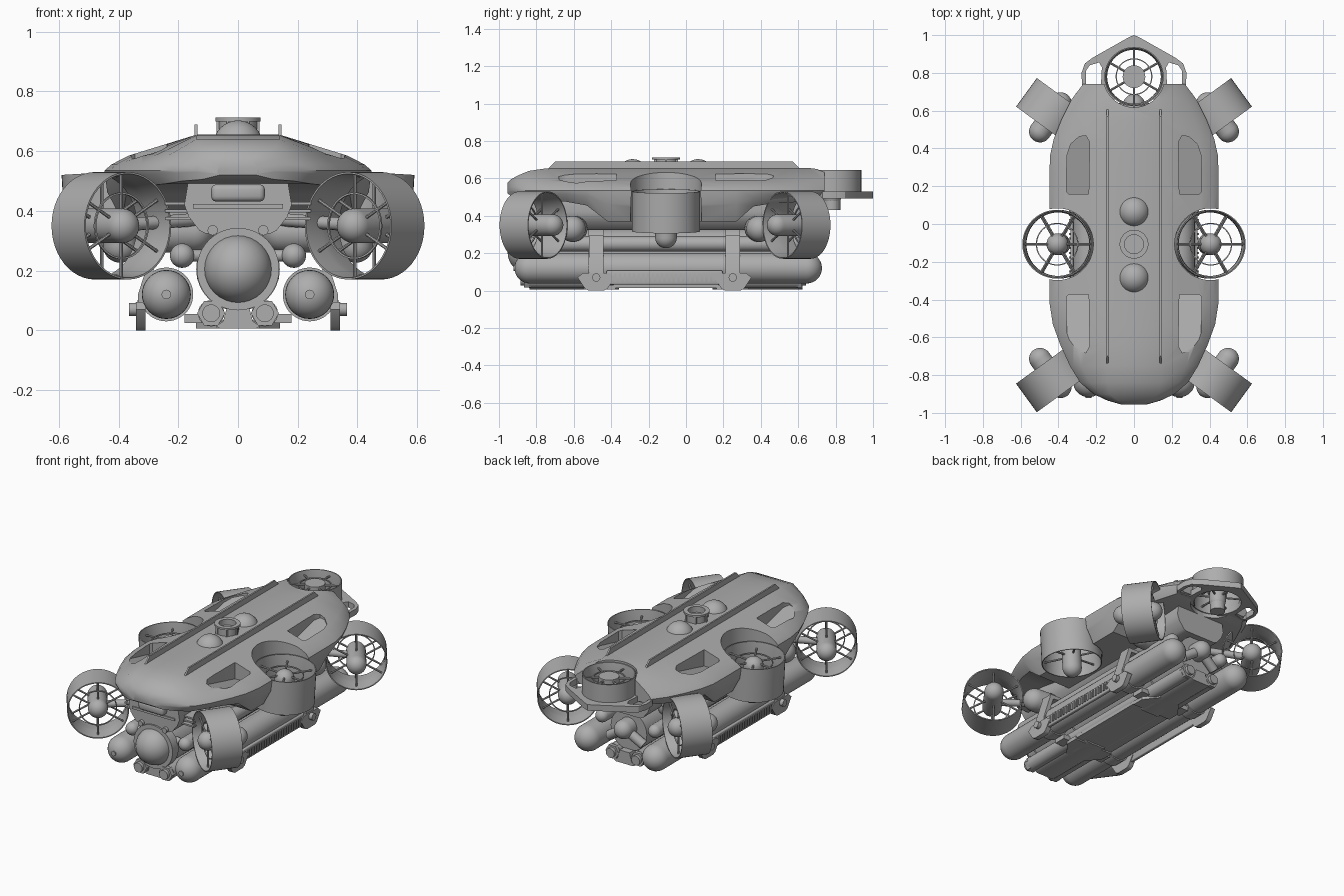
import bpy, bmesh, math
from mathutils import Vector, Matrix

cube = bpy.data.objects.get("Cube")
if cube:
    bpy.data.objects.remove(cube, do_unlink=True)

grey = bpy.data.materials.new("plain_grey")
grey.use_nodes = True
grey.diffuse_color = (0.42, 0.42, 0.42, 1)
for node in grey.node_tree.nodes:
    if node.type == 'BSDF_PRINCIPLED':
        node.inputs["Base Color"].default_value = grey.diffuse_color
MID = -0.107  # y of the fore-aft symmetry plane
SIDES = (1, -1)


def shade(bm):
    bmesh.ops.recalc_face_normals(bm, faces=bm.faces)
    for f in bm.faces:
        f.smooth = True
    for e in bm.edges:
        e.smooth = len(e.link_faces) == 2 and e.calc_face_angle(0) < math.radians(32)


def done(name, bm):
    shade(bm)
    mesh = bpy.data.meshes.new(name)
    bm.to_mesh(mesh)
    bm.free()
    mesh.materials.append(grey)
    ob = bpy.data.objects.new(name, mesh)
    bpy.context.scene.collection.objects.link(ob)
    return ob


def cut(ob, cutter):
    mod = ob.modifiers.new("cut", 'BOOLEAN')
    mod.operation, mod.object, mod.solver = 'DIFFERENCE', cutter, 'EXACT'
    dg = bpy.context.evaluated_depsgraph_get()
    mesh = bpy.data.meshes.new_from_object(ob.evaluated_get(dg))
    ob.modifiers.clear()
    ob.data = mesh
    bpy.data.objects.remove(cutter, do_unlink=True)
    bm = bmesh.new()
    bm.from_mesh(mesh)
    shade(bm)
    bm.to_mesh(mesh)
    bm.free()


def along(p, d):
    return Matrix.Translation(p) @ Vector(d).to_track_quat('Z', 'Y').to_matrix().to_4x4()


def lathe(bm, prof, mat, seg=32, closed=False):
    rows = []
    for r, z in prof:
        n = 1 if r < 1e-5 else seg
        row = [bm.verts.new(mat @ Vector((r * math.cos(k * math.tau / seg), r * math.sin(k * math.tau / seg), z)))
               for k in range(n)]
        rows.append(row if n > 1 else row * seg)
    if closed:
        rows.append(rows[0])
    for a, b in zip(rows, rows[1:]):
        for k in range(seg):
            j = (k + 1) % seg
            vs = list(dict.fromkeys((a[k], a[j], b[j], b[k])))
            if len(vs) > 2:
                bm.faces.new(vs)


def rod(bm, a, b, r, seg=12):
    a, b = Vector(a), Vector(b)
    h = (b - a).length
    lathe(bm, [(0, 0), (r, 0), (r, h), (0, h)], along(a, b - a), seg)


def pod(bm, a, b, r, seg=32):
    """Tube with a hemisphere at each end, centres a and b."""
    a, b = Vector(a), Vector(b)
    h = (b - a).length
    arc = [i * math.pi / 16 for i in range(9)]
    prof = [(r * math.sin(t), -r * math.cos(t)) for t in arc]
    prof += [(r * math.cos(t), h + r * math.sin(t)) for t in arc]
    lathe(bm, prof, along(a, b - a), seg)


def ring(bm, ro, ri, z0, z1, mat, seg=48):
    lathe(bm, [(ro, z0), (ro, z1), (ri, z1), (ri, z0)], mat, seg, True)


def box(bm, c, s, bevel=0.0):
    geo = bmesh.ops.create_cube(bm, size=1, matrix=Matrix.Translation(c) @ Matrix.Diagonal((*s, 1)))
    if bevel:
        edges = list({e for v in geo["verts"] for e in v.link_edges})
        bmesh.ops.bevel(bm, geom=edges, offset=bevel, segments=3, affect='EDGES', profile=0.5)


def prism(bm, pts, place, lo, hi):
    a, b = ([bm.verts.new(place(u, v, w)) for u, v in pts] for w in (lo, hi))
    bm.faces.new(a)
    bm.faces.new(b)
    for k in range(len(pts)):
        j = (k + 1) % len(pts)
        bm.faces.new((a[k], a[j], b[j], b[k]))


def flat(u, v, w):
    return (u, v, w)


def upright(u, v, w):
    return (u, w, v)


def ramp(u, v, w):
    """Plan outline whose floor rises away from the middle."""
    return (u, v, w + .24 * (abs(v - MID) - .27))


def mirrored(half):
    return half + [(-u, v) for u, v in reversed(half) if u > 0]


# Upper shell: lofted sections (y, half width, top z, bottom z)
stations = [(-0.955, .07, .575, .52), (-0.935, .14, .595, .505), (-0.90, .215, .615, .50), (-0.84, .285, .64, .49),
            (-0.75, .34, .653, .485), (-0.64, .39, .655, .475), (-0.53, .43, .655, .455), (-0.42, .447, .655, .37),
            (0.27, .447, .655, .37), (0.36, .445, .655, .45), (0.45, .425, .655, .465), (0.55, .385, .655, .47),
            (0.66, .33, .655, .48), (0.74, .27, .645, .50)]
bm = bmesh.new()
loops = []
for y, w, zt, zb in stations:
    zs = min(.555, zt - .03)
    half = [(min(.14, .6 * w), zt), (.82 * w, zs + .4 * min(.075, zt - zs)), (.95 * w, zs), (w, zs - .02),
            (.98 * w, .5 * (zs + zb)), (.87 * w, zb)]
    loops.append([bm.verts.new((x, y, z)) for x, z in mirrored(half)])
for a, b in zip(loops, loops[1:]):
    for k in range(len(a)):
        j = (k + 1) % len(a)
        bm.faces.new((a[k], a[j], b[j], b[k]))
bm.faces.new(loops[0])
bm.faces.new(loops[-1])
shell = done("upper_shell", bm)

# Thruster bays and four ramped pockets
bm = bmesh.new()
rod(bm, (0, .78, .3), (0, .78, 1), .162, 48)
for sx in SIDES:
    rod(bm, (sx * .405, MID, .2), (sx * .405, MID, 1), .19, 48)
    for sy in SIDES:
        outline = [(.24, .265), (.345, .265), (.358, .28), (.355, .47), (.335, .53), (.29, .57), (.255, .575), (.235, .54)]
        prism(bm, [(sx * x, MID - sy * y) for x, y in outline], ramp, .52, .9)
cut(shell, done("shell_cutter", bm))

# Top rails, domes and hatch ring
bm = bmesh.new()
for sx in SIDES:
    prism(bm, [(-.74, .65), (-.70, .69), (.57, .69), (.61, .65)],
          lambda u, v, w: (w, u, v), sx * .14 - .005, sx * .14 + .005)
done("top_rails", bm)
bm = bmesh.new()
for y in (.065, -.285):
    pod(bm, (0, y, .60), (0, y, .62), .083)
done("top_domes", bm)
bm = bmesh.new()
hatch = Matrix.Translation((0, MID, 0))
ring(bm, .064, .05, .65, .70, hatch)
ring(bm, .076, .05, .70, .712, hatch)
rod(bm, (0, MID, .64), (0, MID, .675), .052, 32)
for k in range(6):
    a = k * math.tau / 6
    box(bm, (.066 * math.cos(a), MID + .066 * math.sin(a), .675), (.012, .012, .06))
done("hatch_ring", bm)


# Ducted thrusters
def thruster(name, c, d, R, length, hub, h0, h1):
    bm = bmesh.new()
    c, d, m = Vector(c), Vector(d).normalized(), along(c, d)
    h = length / 2
    lathe(bm, [(R, -h), (R, h), (R - .006, h), (R - .014, .2 * h), (R - .014, -.2 * h), (R - .006, -h)], m, 48, True)
    pod(bm, c + d * h0, c + d * h1, hub)
    for z in (.6 * h, -.6 * h):
        for k in range(6):
            a = (k + .5) * math.tau / 6
            u = Vector((math.cos(a), math.sin(a), 0))
            rod(bm, m @ (u * hub * .7 + Vector((0, 0, z))), m @ (u * (R - .01) + Vector((0, 0, z))), .006, 8)
    ring(bm, R * .62, R * .62 - .006, .6 * h - .004, .6 * h + .004, m)
    done(name, bm)


for sx, side in ((1, "left"), (-1, "right")):
    for sy, end, cy in ((1, "front", -.815), (-1, "rear", .591)):
        c = Vector((sx * .424, cy, .35))
        thruster(f"{end}_{side}_thruster", c, (-sx * .59, -sy * .81, 0), .18, .187, .058, -.125, .06)
        bm = bmesh.new()
        pod(bm, (sx * .15, MID - sy * .49, .33), (sx * .27, MID - sy * .50, .33), .07)
        rod(bm, c, (sx * .15, MID - sy * .55, .37), .022)
        done(f"{end}_{side}_thruster_mount", bm)
    thruster(f"middle_{side}_thruster", (sx * .403, MID, .424), (sx * .06, 0, 1), .182, .215, .058, -.14, .04)
thruster("tail_thruster", (0, .78, .572), (0, 0, 1), .157, .146, .05, -.07, -.03)
bm = bmesh.new()
rod(bm, (0, .78, .43), (0, .78, .50), .045, 24)
rod(bm, (0, .78, .56), (0, .78, .63), .06, 32)
done("tail_thruster_motor", bm)

# Tail bracket with handle openings
bm = bmesh.new()
prism(bm, mirrored([(0, 1.0), (.025, .99), (.22, .88), (.26, .85), (.278, .80), (.275, .73), (.25, .70), (.15, .66)]),
      flat, .492, .53)
bracket = done("tail_bracket", bm)
bm = bmesh.new()
rod(bm, (0, .78, .4), (0, .78, .6), .142, 48)
for sx in SIDES:
    prism(bm, [(sx * x, y) for x, y in [(.175, .735), (.235, .72), (.255, .74), (.255, .81), (.235, .84), (.185, .855), (.17, .83)]],
          flat, .4, .6)
cut(bracket, done("bracket_cutter", bm))

# Inner body, side slats and lamp bar
bm = bmesh.new()
prism(bm, mirrored([(.165, .51), (.18, .42), (.165, .38), (.13, .335), (.11, .325)]), upright, -.85, .62)
for sx in SIDES:
    rod(bm, (sx * .085, -.87, .335), (sx * .085, -.8, .335), .017, 16)
    for z in (.375, .40, .425):
        box(bm, (sx * .20, -.74, z), (.09, .12, .01))
done("inner_body", bm)
bm = bmesh.new()
box(bm, (0, -.86, .46), (.18, .06, .058), .018)
box(bm, (0, -.845, .415), (.30, .025, .015))
done("lamp_bar", bm)

# Main pressure tube with viewing dome and rear fittings
bm = bmesh.new()
rod(bm, (0, -.84, .205), (0, .58, .205), .128, 48)
ring(bm, .138, .11, -.86, -.80, along((0, 0, .205), (0, 1, 0)))
pod(bm, (0, -.84, .205), (0, -.80, .205), .114)
pod(bm, (0, .56, .23), (0, .63, .23), .058)
for sx in SIDES:
    rod(bm, (0, .62, .23), (sx * .12, .60, .15), .03, 16)
done("main_tube", bm)

# Side, upper and lower tubes
bm = bmesh.new()
for sx in SIDES:
    pod(bm, (sx * .24, -.835, .12), (sx * .24, .645, .12), .082)
    rod(bm, (sx * .24, -.922, .12), (sx * .24, -.9, .12), .016, 16)
done("side_tubes", bm)
bm = bmesh.new()
for sx in SIDES:
    pod(bm, (sx * .187, -.80, .25), (sx * .187, .58, .25), .041, 24)
    rod(bm, (sx * .187, -.80, .25), (sx * .10, -.78, .25), .02)
    rod(bm, (sx * .09, -.84, .057), (sx * .09, .60, .057), .044, 24)
    for y, r, sides in ((-.865, .047, 6), (-.885, .03, 16)):
        rod(bm, (sx * .09, y, .057), (sx * .09, -.83, .057), r, sides)
        rod(bm, (sx * .09, .59, .057), (sx * .09, 2 * MID - y - .03, .057), r, sides)
done("small_tubes", bm)

# Belly panel between two keel blocks
bm = bmesh.new()
box(bm, (0, MID, .025), (.27, .56, .02))
for sy in SIDES:
    near, far = sorted((MID - sy * .25, MID - sy * .73))
    prism(bm, mirrored([(.035, .085), (.05, .03), (.075, .014), (.06, .006)]), upright, near, far)
    saddle = [(.14, .27), (.14, .35), (.07, .44), (-.07, .44), (-.14, .35), (-.14, .27)]
    prism(bm, [(x, MID - sy * y) for x, y in saddle], flat, .006, .03)
done("belly_panel", bm)

# Skid frame: feet, legs, tube clamps and ribbed side rails
bm = bmesh.new()
for y in (-.48, .25):
    ring(bm, .14, .12, y - .04, y + .04, along((0, 0, .205), (0, 1, 0)))
    for sx in SIDES:
        ring(bm, .09, .078, y - .04, y + .04, along((sx * .24, 0, .12), (0, 1, 0)))
        box(bm, (sx * .145, y, .04), (.07, .08, .03))
        foot = [(-.10, .07), (-.06, .01), (-.04, 0), (.04, 0), (.06, .01), (.10, .07), (.07, .095), (-.07, .095)]
        prism(bm, foot, lambda u, v, w: (w, y + u, v), sx * .31, sx * .342)
        leg = [(.315, .06), (.335, .06), (.335, .12), (.30, .23), (.28, .295), (.20, .295), (.20, .275), (.26, .27), (.31, .12)]
        prism(bm, [(sx * u, v) for u, v in leg], upright, y - .038, y + .038)
        rod(bm, (sx * .33, y, .07), (sx * .365, y, .07), .022, 16)
done("skid_frame", bm)
bm = bmesh.new()
for sx in SIDES:
    box(bm, (sx * .325, -.115, .07), (.022, .62, .075), .006)
    for k in range(22):
        box(bm, (sx * .338, -.115 + (k - 10.5) * .025, .07), (.01, .010, .045))
done("side_rails", bm)
